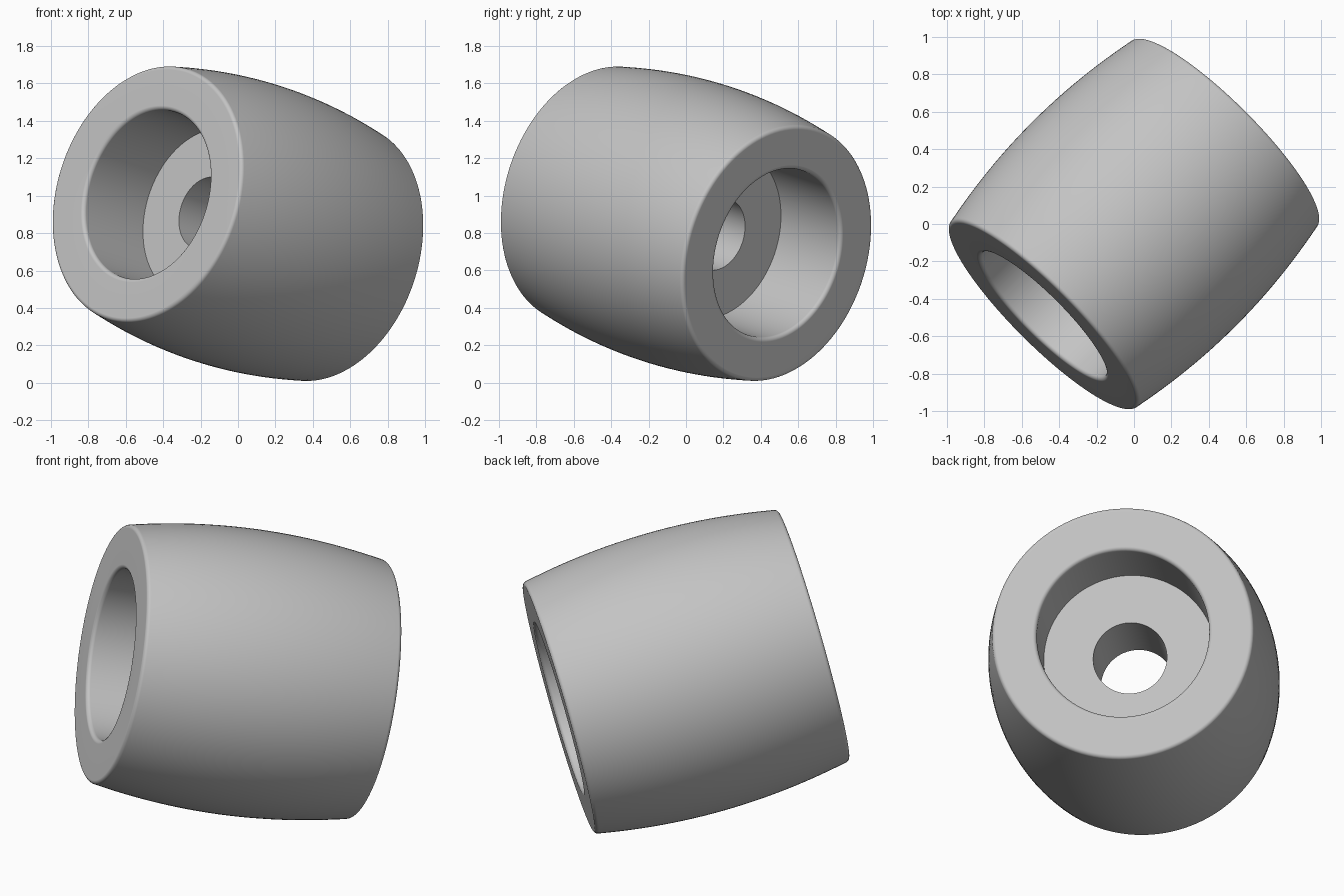
import bpy, bmesh, math
from mathutils import Vector, Matrix

cube = bpy.data.objects.get("Cube")
if cube:
    bpy.data.objects.remove(cube)

HALF = 0.71        # half length along the axis
R_END = 0.703      # outer radius at the ends
BULGE = 0.067      # extra radius at the middle
R_CUP = 0.463      # recess radius
R_BORE = 0.198     # through hole radius
WEB = 0.25         # half thickness of the inner wall
FILLET = 0.022     # rounded rims
SEGMENTS = 128


def arc(cx, cz, start, end, steps=5):
    """Fillet points about (cx, cz), angles in degrees."""
    angles = [math.radians(start + (end - start) * i / steps) for i in range(steps + 1)]
    return [(cx + FILLET * math.cos(a), cz + FILLET * math.sin(a)) for a in angles]


# Upper half of the section, from the bore out to the barrel's middle
z_rim = HALF - FILLET
upper = [(R_BORE, WEB), (R_CUP, WEB)]
upper += arc(R_CUP + FILLET, z_rim, 180, 90)
upper += arc(R_END - FILLET, z_rim, 90, 8)
steps = 12
for i in range(1, steps + 1):
    t = 1 - i / steps
    upper.append((R_END + BULGE * (1 - t * t), z_rim * t))
lower = [(r, -z) for r, z in reversed(upper[:-1])]
section = upper + lower

# Revolve the closed section
bm = bmesh.new()
verts = [bm.verts.new((r, 0, z)) for r, z in section]
edges = [bm.edges.new((verts[i], verts[(i + 1) % len(verts)])) for i in range(len(verts))]
bmesh.ops.spin(bm, geom=verts + edges, cent=(0, 0, 0), axis=(0, 0, 1),
               angle=math.tau, steps=SEGMENTS, use_merge=True)
bmesh.ops.remove_doubles(bm, verts=bm.verts, dist=0.0005)
bmesh.ops.recalc_face_normals(bm, faces=bm.faces)

# Tilt the axis into place
axis = Vector((0.98, 0.98, -0.32)).normalized()
tilt = axis.to_track_quat('Z', 'Y').to_matrix().to_4x4()
bm.transform(Matrix.Translation((0, 0, 0.85)) @ tilt)

mesh = bpy.data.meshes.new("barrel_spacer")
bm.to_mesh(mesh)
bm.free()
spacer = bpy.data.objects.new("barrel_spacer", mesh)
bpy.context.collection.objects.link(spacer)

# Plain grey material
grey = bpy.data.materials.new("light_grey")
grey.use_nodes = True
colour = (0.55, 0.55, 0.55, 1)
grey.diffuse_color = colour
grey.node_tree.nodes["Principled BSDF"].inputs["Base Color"].default_value = colour
mesh.materials.append(grey)

# Smooth shading with crisp inner corners and flat end faces
bpy.context.view_layer.objects.active = spacer
spacer.select_set(True)
bpy.ops.object.shade_smooth_by_angle(angle=math.radians(35))
normals = spacer.modifiers.new("flat_ends", 'WEIGHTED_NORMAL')
normals.keep_sharp = True
